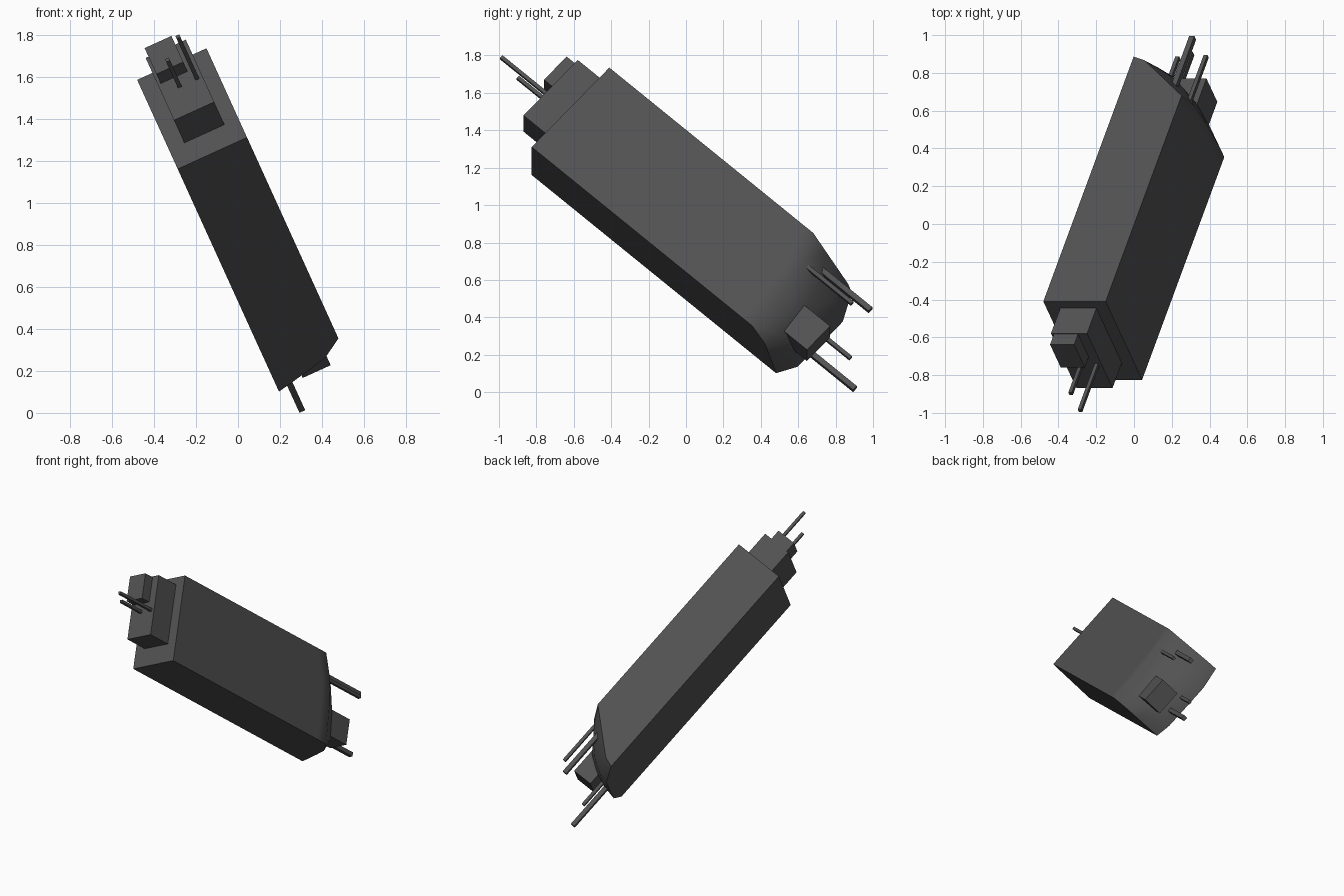
import bpy, bmesh, math
from mathutils import Matrix, Vector

if "Cube" in bpy.data.objects:
    bpy.data.objects.remove(bpy.data.objects["Cube"])

# Tilted frame: P = across, Q = height, T = long axis; origin at the upper end corner
P = Vector((0.910, 0, 0.414)).normalized()
T = Vector((0.275, 0.746, -0.605))
T = (T - P * T.dot(P)).normalized()
Q = T.cross(P)
FRAME = Matrix((P, Q, T)).transposed().to_4x4()
FRAME.translation = (-0.48, -0.41, 1.585)

grey = bpy.data.materials.new("dark_grey")
grey.diffuse_color = (0.085, 0.085, 0.085, 1)
grey.use_nodes = True
grey.node_tree.nodes["Principled BSDF"].inputs["Base Color"].default_value = grey.diffuse_color


def make(name, bm, smooth=None):
    bmesh.ops.recalc_face_normals(bm, faces=bm.faces)
    me = bpy.data.meshes.new(name)
    bm.to_mesh(me)
    bm.free()
    me.materials.append(grey)
    if smooth:
        me.polygons.foreach_set("use_smooth", [True] * len(me.polygons))
        me.set_sharp_from_angle(angle=math.radians(smooth))
    ob = bpy.data.objects.new(name, me)
    ob.matrix_world = FRAME
    bpy.context.collection.objects.link(ob)
    return ob


def box(name, lo, hi):
    lo, hi = Vector(lo), Vector(hi)
    bm = bmesh.new()
    m = Matrix.Translation((lo + hi) / 2) @ Matrix.Diagonal((*(hi - lo), 1))
    bmesh.ops.create_cube(bm, size=1, matrix=m)
    return make(name, bm)


def pin(name, p, q, t0, t1, w):
    h = w / 2
    return box(name, (p - h, q - h, min(t0, t1)), (p + h, q + h, max(t0, t1)))


# Main body: straight box with a sloped, bulged lower end
ps = [0, 0.07, 0.17, 0.265, 0.3625]
qs = [0, 0.161, 0.34, 0.52, 0.624]
ends = [[1.736, 1.71, 1.625, 1.543, 1.46],
        [1.815, 1.80, 1.74, 1.65, 1.53],
        [1.815, 1.81, 1.765, 1.70, 1.56],
        [1.81, 1.795, 1.76, 1.72, 1.575],
        [1.75, 1.73, 1.70, 1.669, 1.58]]
bm = bmesh.new()
n = len(ps)
grids = [[[bm.verts.new((ps[i], qs[j], f(j, i))) for i in range(n)] for j in range(n)]
         for f in (lambda j, i: 0.0, lambda j, i: ends[j][i] - 0.08, lambda j, i: ends[j][i])]
for g in (grids[0], grids[2]):
    for j in range(n - 1):
        for i in range(n - 1):
            bm.faces.new((g[j][i], g[j][i + 1], g[j + 1][i + 1], g[j + 1][i]))
rim = ([(0, i) for i in range(n - 1)] + [(j, n - 1) for j in range(n - 1)]
       + [(n - 1, i) for i in range(n - 1, 0, -1)] + [(j, 0) for j in range(n - 1, 0, -1)])
for a, b in zip(grids, grids[1:]):
    for (j, i), (l, k) in zip(rim, rim[1:] + rim[:1]):
        bm.faces.new((a[j][i], a[l][k], b[l][k], b[j][i]))
make("main_body", bm, 55)

# Stepped blocks on the upper end
box("upper_block", (0.08, 0.054, -0.178), (0.29, 0.49, 0.01))
box("upper_small_block", (0.095, 0.06, -0.252), (0.235, 0.242, -0.17))

# Block on the lower end
box("lower_block", (0.13, 0.319, 1.677), (0.276, 0.505, 1.865))

# Rods at both ends, parallel to the long axis
pin("upper_long_rod", 0.262, 0.305, -0.17, -0.503, 0.02)
pin("upper_short_rod", 0.171, 0.305, -0.17, -0.383, 0.02)
pin("lower_rod_a", 0.245, 0.095, 1.55, 1.954, 0.03)
pin("lower_rod_b", 0.325, 0.158, 1.50, 1.88, 0.022)
pin("lower_rod_c", 0.067, 0.316, 1.75, 2.01, 0.022)
pin("lower_rod_d", 0.062, 0.434, 1.75, 2.145, 0.03)
